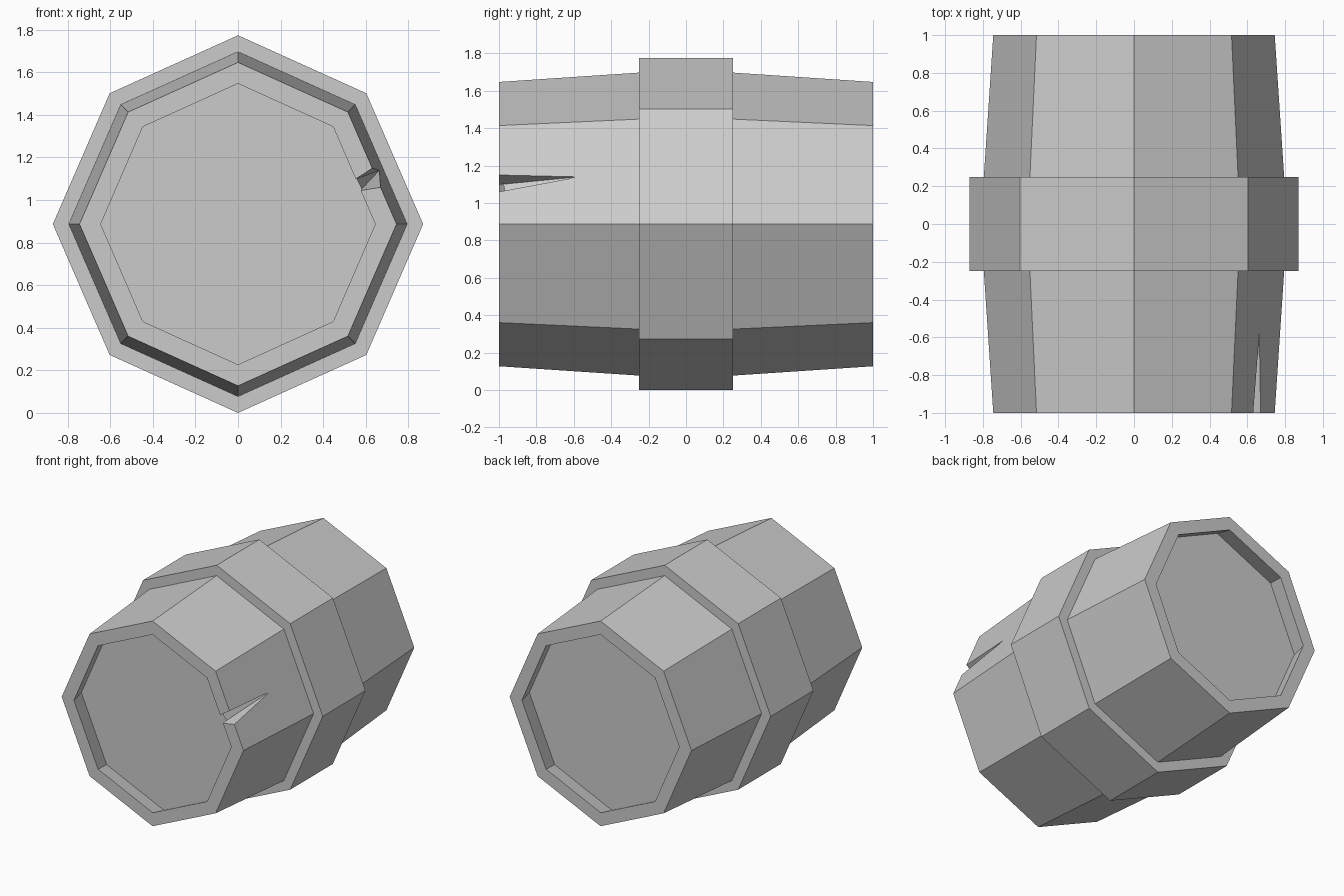
import bpy, bmesh
from mathutils import Vector

if "Cube" in bpy.data.objects:
    bpy.data.objects.remove(bpy.data.objects["Cube"])

CZ = 0.887  # barrel axis height
OCTAGON = [(1, 0), (.693, .693), (0, 1), (-.693, .693),
           (-1, 0), (-.693, -.693), (0, -1), (.693, -.693)]


def make_object(name, bm):
    bmesh.ops.recalc_face_normals(bm, faces=bm.faces)
    mesh = bpy.data.meshes.new(name)
    bm.to_mesh(mesh)
    bm.free()
    obj = bpy.data.objects.new(name, mesh)
    bpy.context.collection.objects.link(obj)
    return obj


def loft(name, rings):
    """Capped octagonal loft along y; each ring is (y, x radius, z radius)."""
    bm = bmesh.new()
    loops = [[bm.verts.new((rx * a, y, CZ + rz * b)) for a, b in OCTAGON]
             for y, rx, rz in rings]
    bm.faces.new(loops[0])
    bm.faces.new(loops[-1])
    for p, q in zip(loops, loops[1:]):
        for i in range(8):
            j = (i + 1) % 8
            bm.faces.new((p[i], p[j], q[j], q[i]))
    return make_object(name, bm)


# Barrel: undercut recessed lid, rim, tapered staves and wide central hoop
half = [(-.87, .675, .69), (-1, .645, .66), (-1, .745, .76),
        (-.25, .795, .81), (-.25, .87, CZ)]
barrel = loft("barrel", half + [(-y, rx, rz) for y, rx, rz in reversed(half)])

# Pyramid-shaped cutter for the split in the front rim
apex = Vector((.665, -.57, 1.14))
edges = [(Vector((.555, -1, 1.10)), Vector((.632, -1, 1.15))),
         (Vector((.578, -1, 1.045)), Vector((.671, -1, 1.06)))]
base = []
for inner, outer in edges:
    d = outer - inner
    pair = [inner - d * .04, outer + d * .5]
    base.append([apex + (p - apex) * 1.12 for p in pair])
bm = bmesh.new()
quad = [bm.verts.new(p) for p in (base[0][0], base[0][1], base[1][1], base[1][0])]
tip = bm.verts.new(apex)
bm.faces.new(quad)
for i in range(4):
    bm.faces.new((quad[i], quad[(i + 1) % 4], tip))
cutter = make_object("split_cutter", bm)
cutter.hide_render = True
cutter.hide_set(True)

mod = barrel.modifiers.new("split", "BOOLEAN")
mod.operation = "DIFFERENCE"
mod.solver = "EXACT"
mod.object = cutter
